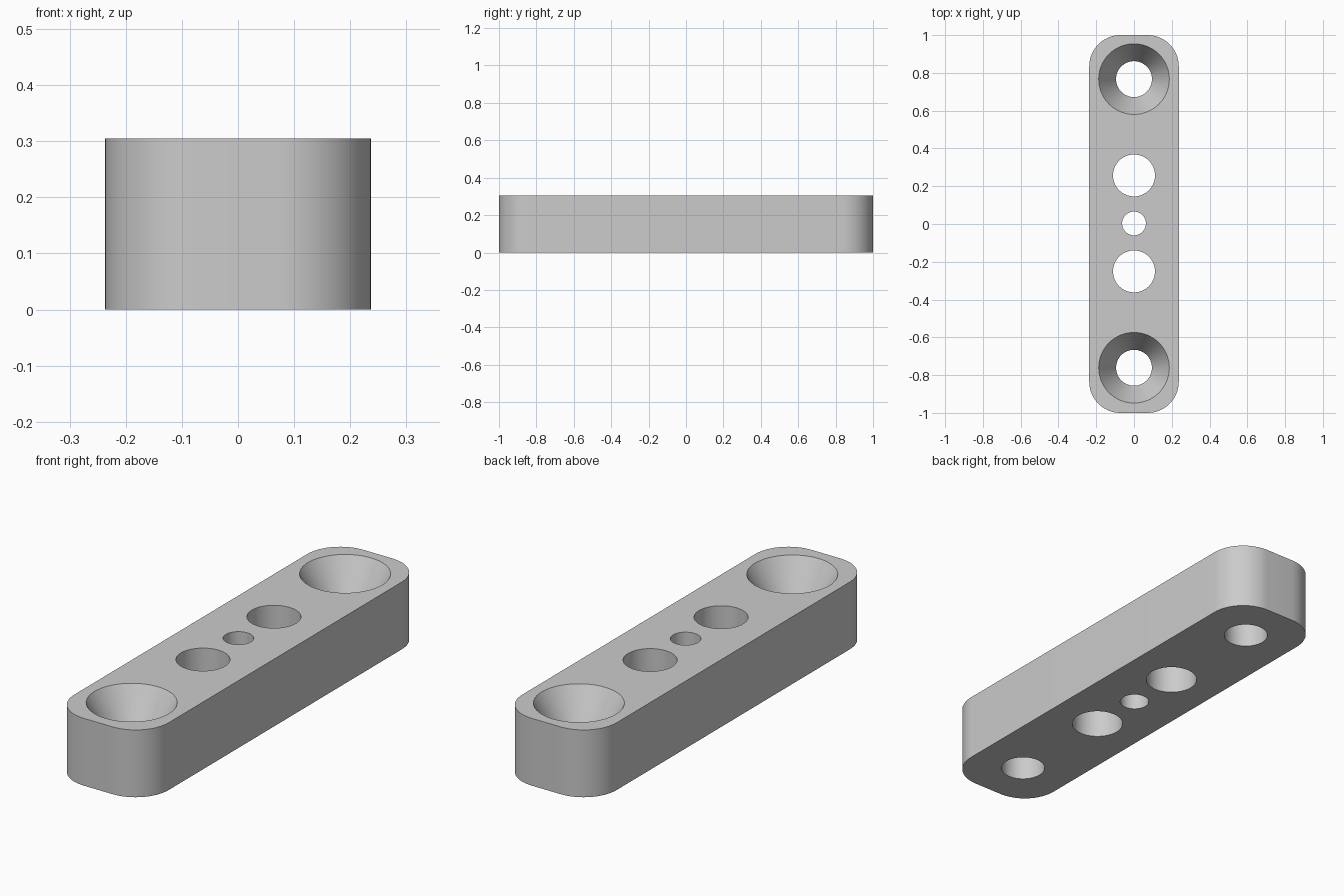
import bpy
import bmesh
import math

HALF_W, HALF_L, HEIGHT, CORNER = 0.237, 1.0, 0.305, 0.165
OFFSET = 0.003          # hole row sits slightly off centre
MARGIN = 0.05           # cutters overshoot the faces

cube = bpy.data.objects.get("Cube")
if cube:
    bpy.data.objects.remove(cube, do_unlink=True)

grey = bpy.data.materials.new("plain grey")
grey.use_nodes = True
colour = (0.6, 0.6, 0.6, 1)
grey.diffuse_color = colour
grey.node_tree.nodes["Principled BSDF"].inputs["Base Color"].default_value = colour


def make_object(name, bm):
    bmesh.ops.recalc_face_normals(bm, faces=bm.faces)
    mesh = bpy.data.meshes.new(name)
    bm.to_mesh(mesh)
    bm.free()
    mesh.materials.append(grey)
    obj = bpy.data.objects.new(name, mesh)
    bpy.context.collection.objects.link(obj)
    return obj


def add_lathe(bm, y, profile, sides=64):
    """Closed turned solid from (radius, z) pairs, bottom to top."""
    rings = []
    for radius, z in profile:
        rings.append([bm.verts.new((radius * math.cos(a), y + radius * math.sin(a), z))
                      for a in (2 * math.pi * i / sides for i in range(sides))])
    for low, high in zip(rings, rings[1:]):
        for i in range(sides):
            j = (i + 1) % sides
            bm.faces.new((low[i], low[j], high[j], high[i]))
    bm.faces.new(rings[0][::-1])
    bm.faces.new(rings[-1])


# Bar with rounded upright corners
bm = bmesh.new()
bmesh.ops.create_cube(bm, size=1)
for v in bm.verts:
    v.co = (v.co.x * 2 * HALF_W, v.co.y * 2 * HALF_L, (v.co.z + 0.5) * HEIGHT)
upright = [e for e in bm.edges if abs(e.verts[0].co.z - e.verts[1].co.z) > 0.1]
bmesh.ops.bevel(bm, geom=upright, offset=CORNER, segments=16, profile=0.5, affect='EDGES')
bar = make_object("mounting_bar", bm)

# Hole cutters: centre pin hole, two plain holes, two countersunk screw holes
bm = bmesh.new()
top = HEIGHT + MARGIN
add_lathe(bm, OFFSET, [(0.063, -MARGIN), (0.063, top)])
for side in (-1, 1):
    add_lathe(bm, OFFSET + side * 0.254, [(0.111, -MARGIN), (0.111, top)])
    add_lathe(bm, OFFSET + side * 0.764,
              [(0.095, -MARGIN), (0.095, HEIGHT - 0.16), (0.187, HEIGHT), (0.187, top)])
cutter = make_object("hole_cutter", bm)
cutter.hide_render = True

# Cut the holes, then drop the cutter
cut = bar.modifiers.new("holes", 'BOOLEAN')
cut.operation = 'DIFFERENCE'
cut.solver = 'EXACT'
cut.object = cutter
bpy.ops.object.select_all(action='DESELECT')
bar.select_set(True)
bpy.context.view_layer.objects.active = bar
bpy.ops.object.modifier_apply(modifier=cut.name)
bpy.data.objects.remove(cutter, do_unlink=True)
bpy.ops.object.shade_smooth_by_angle(angle=math.radians(25))
